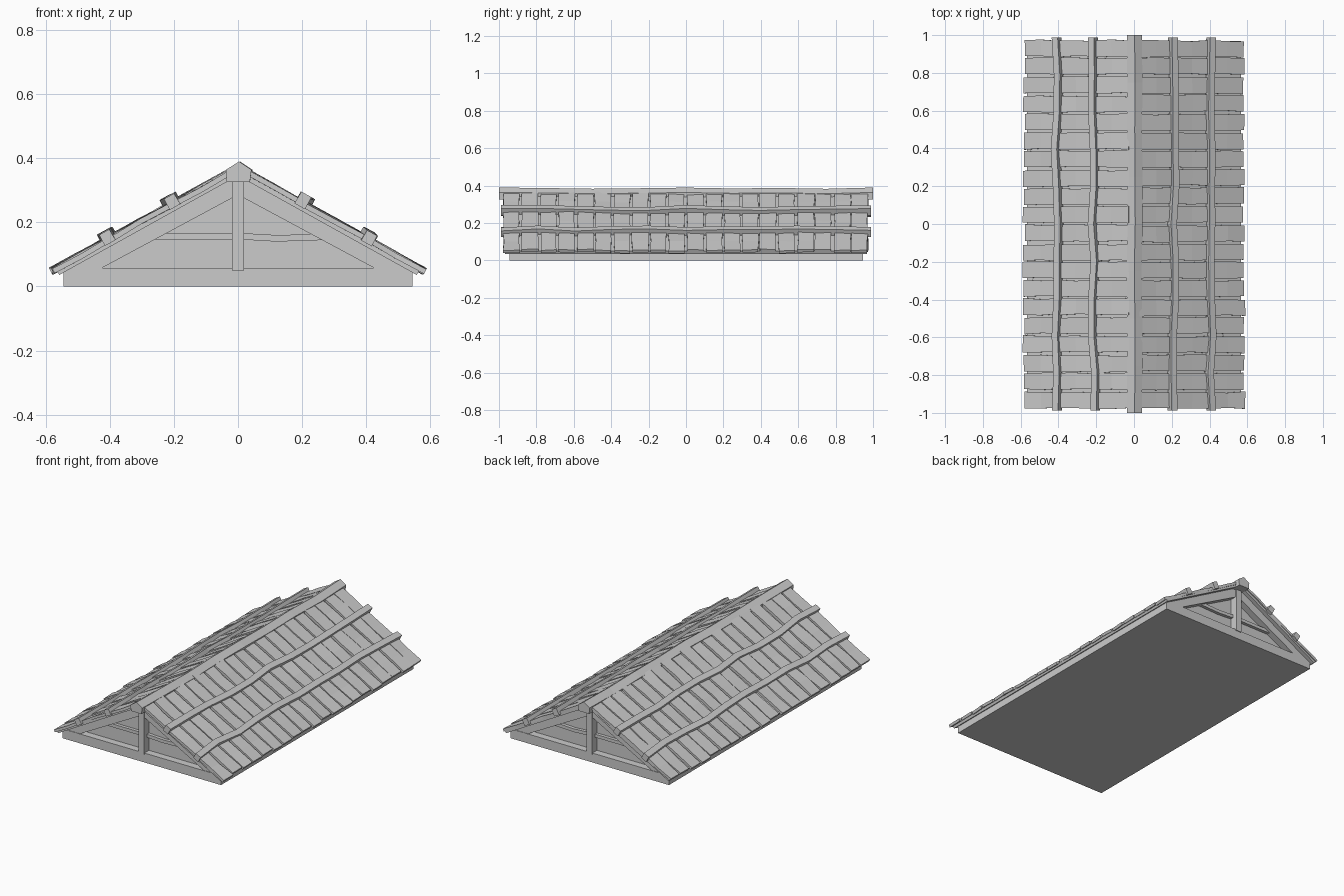
import bpy
import bmesh
import math
import random
from mathutils import Vector

random.seed(7)
cube = bpy.data.objects.get("Cube")
if cube:
    bpy.data.objects.remove(cube, do_unlink=True)

# One flat colour for the whole roof
grey = bpy.data.materials.new("plain grey")
grey.use_nodes = True
colour = (0.6, 0.6, 0.6, 1)
grey.diffuse_color = colour
grey.node_tree.nodes["Principled BSDF"].inputs["Base Color"].default_value = colour

PITCH = math.atan(0.555)
PEAK = 0.38
EAVE = 0.667
BATTENS = (0.24, 0.465)


def on_slope(side, s, y, t):
    """Point at distance s down one roof slope, raised by t along its normal."""
    c, n = math.cos(PITCH), math.sin(PITCH)
    return Vector((side * (s * c + t * n), y, PEAK - s * n + t * c))


def jit(amount):
    return random.uniform(-amount, amount)


def sweep(bm, rings):
    """Join matching rings of points into a closed solid."""
    loops = [[bm.verts.new(p) for p in ring] for ring in rings]
    n = len(loops[0])
    for a, b in zip(loops, loops[1:]):
        for i in range(n):
            j = (i + 1) % n
            bm.faces.new((a[i], a[j], b[j], b[i]))
    bm.faces.new(loops[0][::-1])
    bm.faces.new(loops[-1])


def finish(name, bm):
    bmesh.ops.recalc_face_normals(bm, faces=bm.faces)
    mesh = bpy.data.meshes.new(name)
    bm.to_mesh(mesh)
    bm.free()
    mesh.materials.append(grey)
    obj = bpy.data.objects.new(name, mesh)
    bpy.context.collection.objects.link(obj)
    return obj


def prism(name, profile, y0, y1):
    """Extrude an x-z outline along y."""
    bm = bmesh.new()
    sweep(bm, [[(x, y, z) for x, z in profile] for y in (y0, y1)])
    return finish(name, bm)


def box(name, x, y0, y1, z0, z1):
    return prism(name, [(-x, z0), (x, z0), (x, z1), (-x, z1)], y0, y1)


# Ceiling slab and the recessed body under the roof
box("base_slab", 0.545, -0.945, 0.945, 0, 0.058)
prism("gable_wall", [(-0.5, 0.05), (0.5, 0.05), (0, 0.335)], -0.9, 0.9)

# Timber frame on both gables
for end, label in ((-1, "front"), (1, "back")):
    box(label + "_king_post", 0.019, end * 0.89, end * 0.95, 0.05, 0.34)
    prism(label + "_collar_beam",
          [(-0.3, 0.146), (0.02, 0.146), (0.12, 0.14), (0.3, 0.146),
           (0.27, 0.166), (0.13, 0.16), (0.02, 0.166), (-0.27, 0.166)],
          end * 0.89, end * 0.92)
    for side, hand in ((-1, "right"), (1, "left")):
        top, low = [on_slope(side, s, 0, -0.028) for s in (0.0, 0.62)]
        prism(f"{label}_{hand}_rafter",
              [(0, 0.286), (side * 0.43, 0.055), (side * 0.54, 0.05),
               (low.x, low.z), (0, 0.346)], end * 0.89, end * 0.942)

for side, hand in ((-1, "right"), (1, "left")):
    # Under-boarding below the shingles
    bm = bmesh.new()
    sweep(bm, [[on_slope(side, s, y, t) for s, t in
                ((0.01, -0.03), (0.655, -0.03), (0.655, -0.014), (0.01, -0.014))]
               for y in (-0.968, 0.968)])
    finish(hand + "_underboards", bm)

    # Shingles: three uneven courses in each column
    bm = bmesh.new()
    count, step = 20, 0.098
    courses = ((0.03, BATTENS[0]), (BATTENS[0], BATTENS[1]), (BATTENS[1], EAVE))
    for i in range(count):
        middle = (i - (count - 1) / 2) * step + jit(0.004)
        lift = jit(0.003)
        for s0, s1 in courses:
            s1 += jit(0.006) if s1 == EAVE else 0.0
            rings = []
            for k in range(3):
                s = s0 + (s1 - s0) * k / 2
                ya = middle - 0.043 + jit(0.004)
                yb = middle + 0.043 + jit(0.004)
                ta, tb = lift + jit(0.003), lift + jit(0.003)
                rings.append([on_slope(side, s, ya, ta - 0.016),
                              on_slope(side, s, yb, tb - 0.016),
                              on_slope(side, s, yb, tb),
                              on_slope(side, s, ya, ta)])
            sweep(bm, rings)
    finish(hand + "_shingles", bm)

    # Slightly crooked battens holding the shingles down
    for number, s in enumerate(BATTENS):
        bm = bmesh.new()
        rings = []
        for k in range(11):
            y = -0.988 + 1.976 * k / 10
            c = s + jit(0.011)
            h = 0.02 + jit(0.003)
            rings.append([on_slope(side, c + a, y, t) for a, t in
                          ((-0.019, -0.02), (0.019, -0.02), (0.018, h), (-0.018, h))])
        sweep(bm, rings)
        finish(f"{hand}_{'upper' if number == 0 else 'lower'}_batten", bm)

# Ridge beam with a gently sagging crest
bm = bmesh.new()
outline = [(-0.035, 0.326), (0.037, 0.326), (0.042, 0.364), (0.003, 0.39), (-0.038, 0.364)]
rings = []
for k in range(9):
    y = -1 + k / 4
    sag = 0 if k in (0, 8) else random.uniform(0, 0.007)
    shift = 0 if k in (0, 8) else jit(0.004)
    rings.append([(x + shift, y, z - sag) for x, z in outline])
sweep(bm, rings)
finish("ridge_beam", bm)
